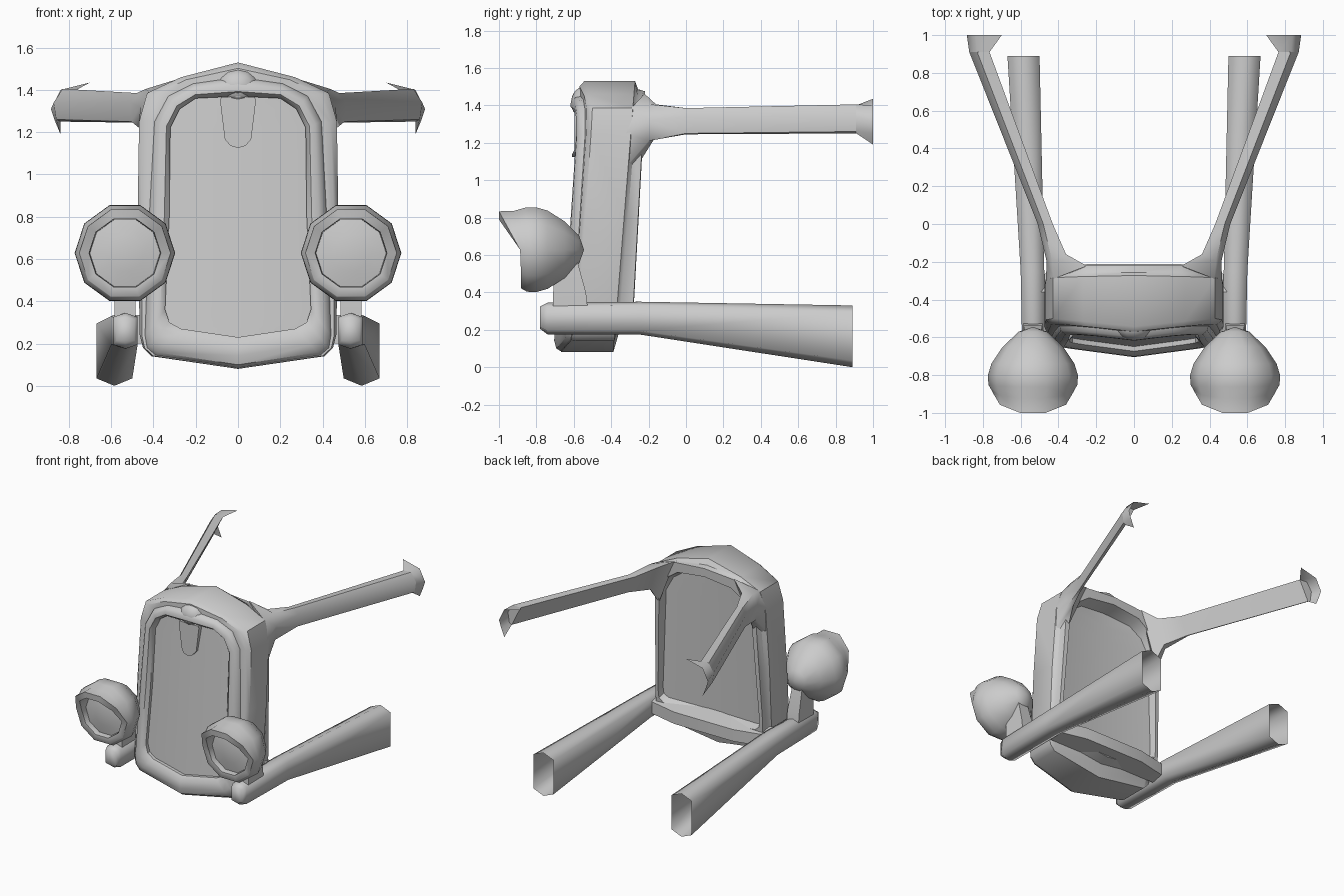
import bpy, bmesh, math

if "Cube" in bpy.data.objects:
    bpy.data.objects.remove(bpy.data.objects["Cube"])


def make(name, rings, closed=True, caps=(False, False), angle=55, extra=None):
    """Loft a list of equal-length point rings into one mesh object."""
    bm = bmesh.new()
    vs = [[bm.verts.new(p) for p in r] for r in rings]
    n = len(rings[0])
    for a, b in zip(vs, vs[1:]):
        for i in range(n if closed else n - 1):
            j = (i + 1) % n
            bm.faces.new((a[i], a[j], b[j], b[i]))
    if caps[0]:
        bm.faces.new(vs[0][::-1])
    if caps[1]:
        bm.faces.new(vs[-1])
    if extra:
        extra(bm, vs)
    bmesh.ops.remove_doubles(bm, verts=bm.verts, dist=1e-5)
    bmesh.ops.recalc_face_normals(bm, faces=bm.faces)
    me = bpy.data.meshes.new(name)
    bm.to_mesh(me)
    bm.free()
    me.shade_smooth()
    me.set_sharp_from_angle(angle=math.radians(angle))
    ob = bpy.data.objects.new(name, me)
    bpy.context.collection.objects.link(ob)
    return ob


def full(half):
    """Half outline (top centre to bottom centre) to a symmetric loop."""
    return half + [(-x, z) for x, z in half[-2:0:-1]]


def mix(a, b, t):
    return [(p[0] + (q[0] - p[0]) * t, p[1] + (q[1] - p[1]) * t) for p, q in zip(a, b)]


def front_y(x, z):
    return -0.655 + 0.07 * z - 0.055 * (1 - min(abs(x) / 0.45, 1))


def ring(half, yfun):
    return [(x, yfun(x, z), z) for x, z in full(half)]


def fill_panel(yfun):
    """Fill a symmetric ring with quads that meet on a centre line."""
    def fill(bm, ring_verts):
        n = len(ring_verts)
        h = n // 2
        mid = [ring_verts[0]]
        for i in range(1, h):
            z = ring_verts[i].co.z
            mid.append(bm.verts.new((0, yfun(0, z), z)))
        mid.append(ring_verts[h])
        for side in (1, -1):
            for i in range(h):
                f = [ring_verts[side * i % n], ring_verts[side * (i + 1) % n], mid[i + 1], mid[i]]
                bm.faces.new(list(dict.fromkeys(f)))
    return fill


# Outlines of the radiator shell
inner = [(0, 1.37), (.2, 1.36), (.275, 1.31), (.32, 1.22), (.325, .8), (.345, .36), (.325, .30), (.27, .27), (0, .23)]
rim = [(0, 1.46), (.21, 1.43), (.33, 1.37), (.395, 1.25), (.42, .8), (.44, .24), (.43, .18), (.39, .145), (0, .085)]
outer = [(0, 1.53), (.27, 1.46), (.43, 1.385), (.468, 1.25), (.475, .8), (.465, .24), (.45, .18), (.41, .14), (0, .08)]
flange = [(0, 1.475), (.25, 1.455), (.37, 1.37), (.425, 1.24), (.44, .8), (.455, .38), (.45, .29), (.41, .25), (0, .20)]
panel = [(0, 1.39), (.22, 1.36), (.32, 1.29), (.38, 1.18), (.40, .8), (.42, .42), (.415, .37), (.38, .345), (0, .33)]


def off(d):
    return lambda x, z: front_y(x, z) + d


back_y = lambda x, z: -0.395 + 0.08 * z
groove_y = lambda x, z: -0.375 + 0.08 * z
flange_y = lambda x, z: -0.30 + 0.055 * z
panel_y = lambda x, z: -0.335 + 0.03 * z - 0.04 * (1 - min(abs(x) / .42, 1))

# Shell with front rim, body, rear flange and rear panel
rear_fill = fill_panel(panel_y)
make("radiator_shell", [
    ring(inner, off(.05)), ring(inner, off(.02)),
    ring(mix(inner, rim, .25), off(-.005)), ring(mix(inner, rim, .6), off(-.005)),
    ring(mix(inner, rim, .9), off(.01)), ring(rim, off(.035)),
    ring(mix(rim, outer, .6), off(.035)), ring(outer, off(.06)),
    ring(outer, back_y), ring(mix(outer, flange, .8), groove_y),
    ring(flange, flange_y),
    ring(mix(flange, panel, .75), lambda x, z: flange_y(x, z) + .003),
    ring(panel, panel_y)], angle=42, extra=lambda bm, vs: rear_fill(bm, vs[-1]))

# Grille surface inside the rim
grille_fill = fill_panel(off(.045))
make("grille_panel", [ring(mix(inner, rim, .05), off(.045)), ring(inner, off(.045))],
     extra=lambda bm, vs: grille_fill(bm, vs[-1]))

# Bowed crossbar joining the two rails behind the shell
bar = [[(x, f, .20), (x, b, .22), (x, b, .31), (x, f, .335)]
       for x, f, b in ((-.50, -.36, -.27), (-.25, -.36, -.213), (.25, -.36, -.213), (.50, -.36, -.27))]
make("rear_crossbar", bar, caps=(True, True))

# Plain tongue at the top of the grille: a tapering wedge below a low dome
wedge = [(0, 1.37), (.08, 1.365), (.085, 1.35), (.062, 1.165), (.035, 1.135), (0, 1.125)]
make("grille_tongue", [ring(wedge, lambda x, z: -.52), ring(wedge, lambda x, z: -.595 - .015 * (abs(x) < .05))],
     caps=(True, True))
dome = []
for i in range(5):
    t = math.pi / 2 * i / 4
    dome.append([(.098 * math.cos(t) * math.cos(k * math.tau / 12), -.545 - .07 * math.sin(t),
                  1.415 + .085 * math.cos(t) * math.sin(k * math.tau / 12)) for k in range(12)])
make("grille_dome", dome)

for side, s in (("right", 1), ("left", -1)):
    def flip(rings):
        return [[(s * x, y, z) for x, y, z in r] for r in rings]

    # Upper side arm sweeping back from the shell
    arm = [
        [(.25, -.222, 1.462), (.425, -.29, 1.388), (.468, -.32, 1.25), (.468, -.33, 1.06), (.40, -.245, 1.10)],
        [(.36, -.16, 1.405), (.435, -.19, 1.405), (.462, -.20, 1.32), (.455, -.20, 1.21), (.42, -.17, 1.22)],
        [(.43, 0, 1.38), (.48, 0, 1.385), (.51, 0, 1.34), (.505, 0, 1.25), (.49, 0, 1.245)],
        [(.765, .91, 1.40), (.83, .91, 1.405), (.872, .91, 1.34), (.86, .91, 1.26), (.84, .91, 1.25)]]
    make(side + "_upper_arm", flip(arm), caps=(True, True))
    tip = [(.70, 1, 1.435), (.84, 1, 1.40), (.885, 1, 1.31), (.865, 1, 1.25), (.84, 1, 1.19)]
    make(side + "_arm_flare", flip([arm[-1], tip]), closed=False)

    # Chassis rail with a six-sided section, open at the rear
    rail = []
    for y, x0, x1, z0, z1, c in ((-.78, .49, .575, .205, .325, .01), (-.74, .475, .59, .175, .345, .02),
                                 (-.25, .475, .60, .175, .35, .02), (.89, .50, .67, .0, .33, .035)):
        m = (x0 + x1) / 2
        rail.append([(x0, y, z0 + c), (m, y, z0), (x1, y, z0 + c),
                     (x1, y, z1 - c), (m, y, z1), (x0, y, z1 - c)])
    make(side + "_chassis_rail", flip(rail), caps=(True, False), angle=75)

    # Bracket from the rail to the headlight
    bracket = [[(.535 - w, a, z), (.535 + w, a, z), (.535 + w, b, z), (.535 - w, b, z)]
               for w, a, b, z in ((.05, -.71, -.525, .31), (.05, -.71, -.535, .40), (.04, -.70, -.59, .60))]
    make(side + "_headlight_bracket", flip(bracket), caps=(True, True))

    # Ten-sided headlight whose lip stretches forward into a visor
    profile = [(.0, -.545, 0), (.075, -.57, 0), (.16, -.65, 0), (.22, -.74, 0), (.238, -.80, 0), (.236, -.85, .1),
               (.218, -.88, .35), (.216, -.882, 1), (.17, -.882, 1), (.168, -.872, .35), (.166, -.84, 0),
               (.09, -.855, 0), (0, -.862, 0)]
    lamp = []
    for r, y, k in profile:
        loop = []
        for i in range(10):
            a = math.tau * i / 10
            push = (.005, .075, .118, .118, .075, .005, 0, 0, 0, 0)[i]
            loop.append((.535 + r * math.cos(a), y - k * push, .628 + r * math.sin(a)))
        lamp.append(loop)
    make(side + "_headlight", flip(lamp), angle=60)
